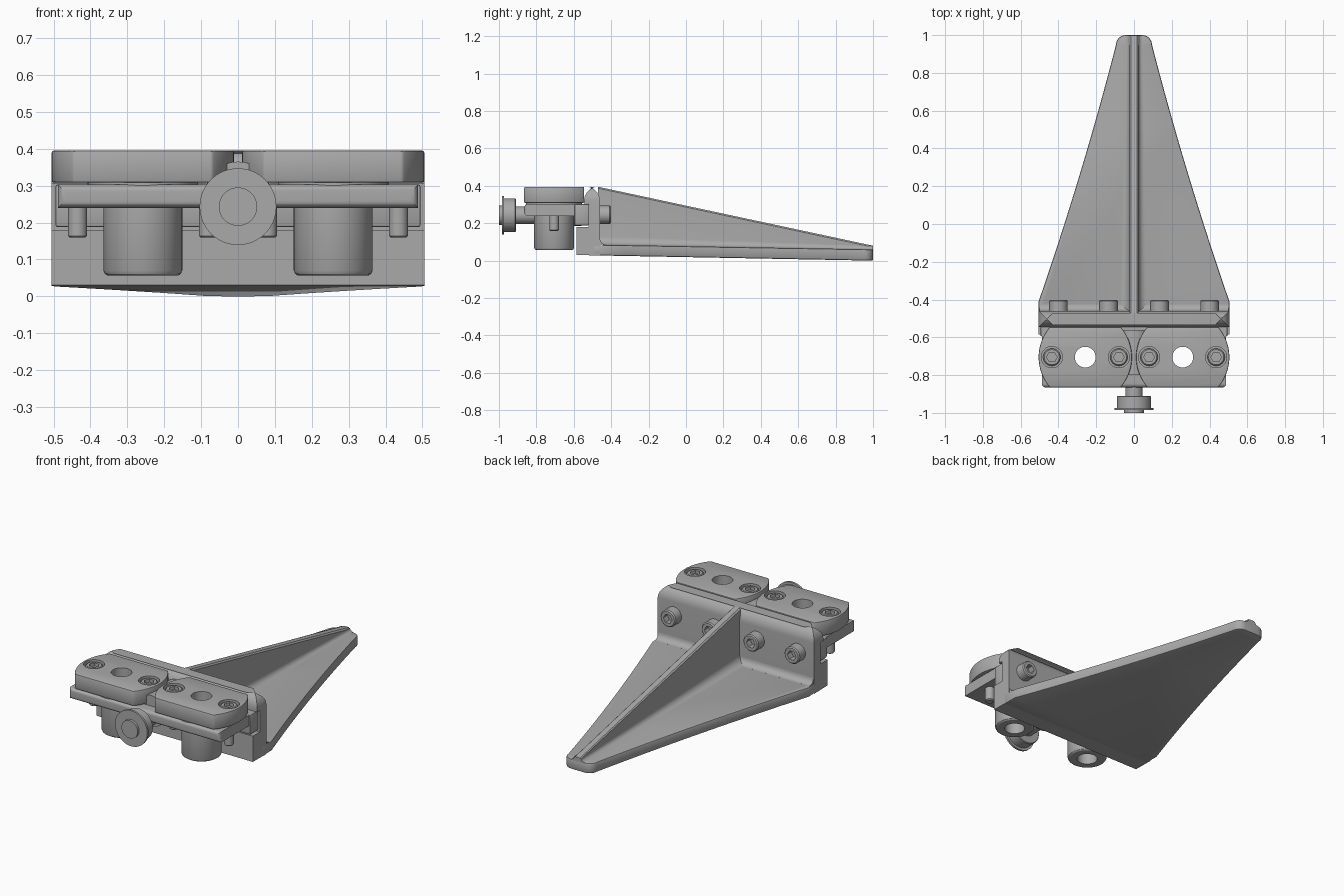
import bpy, bmesh, math
from mathutils import Matrix, Vector

if "Cube" in bpy.data.objects:
    bpy.data.objects.remove(bpy.data.objects["Cube"])

GREY = (0.4, 0.4, 0.4, 1)
metal = bpy.data.materials.new("plain grey")
metal.use_nodes = True
metal.diffuse_color = GREY
metal.node_tree.nodes["Principled BSDF"].inputs["Base Color"].default_value = GREY


def finish(name, bm):
    bmesh.ops.recalc_face_normals(bm, faces=bm.faces)
    me = bpy.data.meshes.new(name)
    bm.to_mesh(me)
    bm.free()
    me.materials.append(metal)
    ob = bpy.data.objects.new(name, me)
    bpy.context.collection.objects.link(ob)
    return ob


def loft(name, start, end):
    """Solid between two matching outlines."""
    bm = bmesh.new()
    a = [bm.verts.new(p) for p in start]
    b = [bm.verts.new(p) for p in end]
    bm.faces.new(a)
    bm.faces.new(b)
    for i in range(len(a)):
        j = (i + 1) % len(a)
        bm.faces.new((a[i], a[j], b[j], b[i]))
    return finish(name, bm)


def box(name, x, y, z):
    ring = [(x[0], y[0]), (x[1], y[0]), (x[1], y[1]), (x[0], y[1])]
    return loft(name, [(*p, z[0]) for p in ring], [(*p, z[1]) for p in ring])


def lathe(name, profile, origin, axis, sides=48):
    """Spin (radius, distance) pairs around an axis through origin."""
    bm = bmesh.new()
    turn = Vector(axis).to_track_quat("Z", "Y").to_matrix().to_4x4()
    place = Matrix.Translation(origin) @ turn
    rings = []
    for r, h in profile:
        rings.append([bm.verts.new(place @ Vector((
            r * math.cos(math.tau * i / sides), r * math.sin(math.tau * i / sides), h)))
            for i in range(sides)])
    for a, b in zip(rings, rings[1:]):
        for i in range(sides):
            j = (i + 1) % sides
            bm.faces.new((a[i], a[j], b[j], b[i]))
    bm.faces.new(rings[0])
    bm.faces.new(rings[-1])
    return finish(name, bm)


def activate(ob):
    bpy.ops.object.select_all(action="DESELECT")
    ob.select_set(True)
    bpy.context.view_layer.objects.active = ob


def cut(ob, *cutters):
    activate(ob)
    for c in cutters:
        mod = ob.modifiers.new("cut", "BOOLEAN")
        mod.operation, mod.solver, mod.object = "DIFFERENCE", "EXACT", c
        bpy.ops.object.modifier_apply(modifier=mod.name)
    for c in cutters:
        bpy.data.objects.remove(c)


def soften(ob, width, segments=2):
    activate(ob)
    mod = ob.modifiers.new("bevel", "BEVEL")
    mod.width, mod.segments, mod.limit_method = width, segments, "ANGLE"
    mod.angle_limit = math.radians(40)
    bpy.ops.object.modifier_apply(modifier=mod.name)


def round_edges(ob, test, radius):
    bm = bmesh.new()
    bm.from_mesh(ob.data)
    picked = [e for e in bm.edges if all(test(v.co) for v in e.verts)]
    bmesh.ops.bevel(bm, geom=picked, offset=radius, segments=8, profile=0.5, affect="EDGES")
    bm.to_mesh(ob.data)
    bm.free()


def cap_screw(name, origin, axis, radius, height, socket):
    c = 0.006
    screw = lathe(name, [(radius, 0), (radius, height - c), (radius - c, height)], origin, axis, 32)
    hexagon = lathe("socket", [(socket, height * 0.4), (socket, height + 0.02)], origin, axis, 6)
    cut(screw, hexagon)


UP, DOWN, FRONT, BACK = (0, 0, 1), (0, 0, -1), (0, -1, 0), (0, 1, 0)
HEAD_Y = -0.705

# Tapering wing plate with concave sides and a rounded tip
side = [(0.505, -0.5), (0.505, -0.41)]
for i in range(1, 17):
    t = i / 16
    side.append(((1 - t) ** 2 * 0.505 + 2 * t * (1 - t) * 0.27 + t * t * 0.095,
                 -0.41 + 1.36 * t))
for i in range(1, 7):
    a = math.pi / 2 * i / 6
    side.append((0.045 + 0.05 * math.cos(a), 0.95 + 0.05 * math.sin(a)))
outline = side + [(-x, y) for x, y in reversed(side)]


def floor(y):
    return 0.03 - 0.03 * (y + 0.585) / 1.585


def deck(y):
    return 0.085 - 0.025 * (y + 0.46) / 1.46


wing = loft("wing_plate", [(x, y, floor(y)) for x, y in outline],
            [(x, y, deck(y)) for x, y in outline])
soften(wing, 0.008)

# Central rib with filleted foot
def rib_section(y, top):
    z = deck(y)
    f = min(0.045, (top - z) * 0.9)
    half = [(0.016, top), (0.024, top - 0.008)]
    for i in range(7):
        a = math.pi / 2 * i / 6
        half.append((0.024 + f * (1 - math.cos(a)), z + f * (1 - math.sin(a))))
    half.append((0.024 + f, z - 0.01))
    return [(x, y, h) for x, h in half] + [(-x, y, h) for x, h in reversed(half)]


loft("centre_rib", rib_section(-0.47, 0.395), rib_section(0.999, 0.08))

# Upright mounting wall with a slot along its front
profile = [(-0.585, 0.03), (-0.585, 0.18), (-0.52, 0.18), (-0.52, 0.305),
           (-0.545, 0.305), (-0.545, 0.395), (-0.46, 0.395), (-0.46, 0.028)]
wall = loft("mounting_wall", [(-0.505, y, z) for y, z in profile],
            [(0.505, y, z) for y, z in profile])
round_edges(wall, lambda p: abs(p.x) > 0.5 and p.z > 0.39, 0.075)

# Fillet where the wall meets the wing
foot = [(-0.47, 0.07), (-0.47, 0.125)]
for i in range(7):
    a = math.pi / 2 * i / 6
    foot.append((-0.46 + 0.035 * (1 - math.cos(a)), deck(-0.43) + 0.035 * (1 - math.sin(a))))
foot.append((-0.425, 0.07))
loft("wall_fillet", [(-0.5, y, z) for y, z in foot], [(0.5, y, z) for y, z in foot])

# Head carrier: shelf, hooked rail and central boss
shelf = box("head_shelf", (-0.488, 0.488), (-0.865, -0.53), (0.24, 0.303))
round_edges(shelf, lambda p: abs(p.x) > 0.48 and p.y < -0.86, 0.02)
rail = box("hook_rail", (-0.495, 0.495), (-0.595, -0.52), (0.188, 0.303))
soften(rail, 0.006)
lathe("shelf_boss", [(0.09, 0), (0.09, 0.24)], (0, -0.56, 0.275), FRONT)

# Clamp knob at the front
lathe("knob", [(0.046, -0.06), (0.046, 0.045), (0.086, 0.045), (0.09, 0.049), (0.09, 0.108),
               (0.104, 0.108), (0.104, 0.12), (0.052, 0.12), (0.052, 0.135)],
      (0, -0.865, 0.243), FRONT, 64)

for label, s in (("left", 1), ("right", -1)):
    cx = s * 0.258

    def bore(x, r, low):
        return lathe("bore", [(r, 0), (r, 1)], (x, HEAD_Y, low), UP, 40)

    # Flat-sided round pad
    pad_outline = []
    a0 = math.asin(0.16 / 0.247)
    for centre in (0, math.pi):
        for i in range(17):
            a = centre - a0 + 2 * a0 * i / 16
            pad_outline.append((cx + 0.247 * math.cos(a), HEAD_Y + 0.247 * math.sin(a)))
    pad = loft(label + "_pad", [(x, y, 0.308) for x, y in pad_outline],
               [(x, y, 0.395) for x, y in pad_outline])
    soften(pad, 0.006)
    screw_x = (s * 0.08, s * 0.435)
    cut(pad, bore(cx, 0.055, -0.2), *[bore(x, 0.056, 0.365) for x in screw_x])
    lathe(label + "_pad_seat", [(0.15, 0), (0.15, 0.012)], (cx, HEAD_Y, 0.3), UP)
    cut(bpy.data.objects[label + "_pad_seat"], bore(cx, 0.055, -0.2))
    cut(shelf, bore(cx, 0.055, -0.2))

    # Hollow bushing below
    bushing = lathe(label + "_bushing", [(0.107, 0), (0.107, 0.17), (0.103, 0.179), (0.095, 0.184)],
                    (cx, HEAD_Y, 0.24), DOWN)
    cut(bushing, bore(cx, 0.055, -0.2))

    # Pad screws and their pins underneath
    for n, x in enumerate(screw_x):
        cap_screw(f"{label}_pad_screw_{n}", (x, HEAD_Y, 0.36), UP, 0.046, 0.03, 0.028)
        lathe(f"{label}_pin_{n}", [(0.026, 0), (0.026, 0.076), (0.021, 0.081)],
              (x, HEAD_Y, 0.24), DOWN, 24)

    # Wall screws
    for n, x in enumerate((s * 0.135, s * 0.4)):
        cap_screw(f"{label}_wall_screw_{n}", (x, -0.465, 0.245), BACK, 0.049, 0.063, 0.028)

# Smooth curved faces, keep edges sharp
for ob in list(bpy.context.scene.objects):
    if ob.type == "MESH":
        activate(ob)
        bpy.ops.object.shade_smooth_by_angle(angle=math.radians(30))
